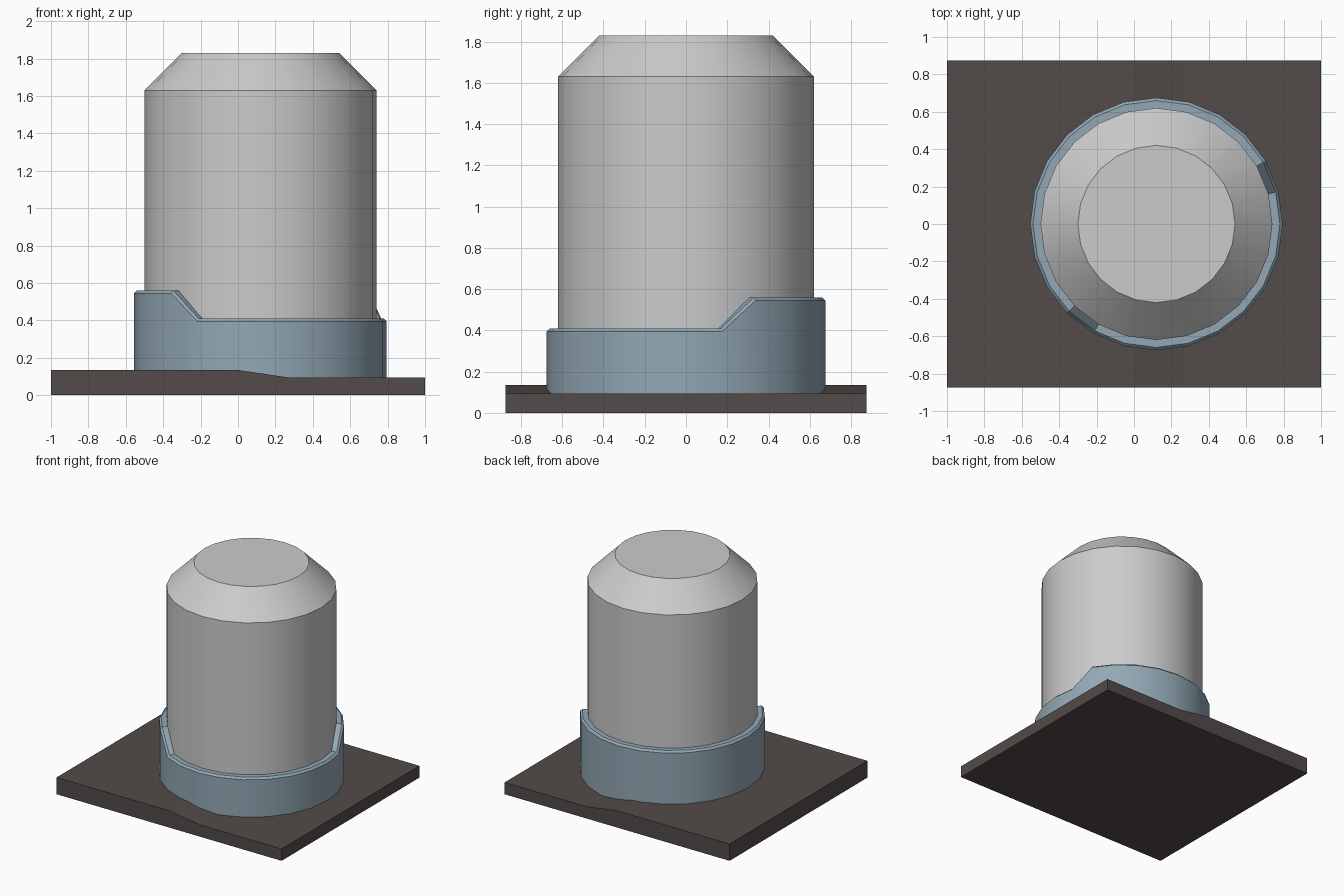
import bpy, bmesh
from math import sin, cos, radians, tau

if "Cube" in bpy.data.objects:
    bpy.data.objects.remove(bpy.data.objects["Cube"])

SIDES = 24
CX = 0.12  # shared axis of the body and collar


def finish(name, bm, color=None, smooth=True):
    bmesh.ops.recalc_face_normals(bm, faces=bm.faces)
    mesh = bpy.data.meshes.new(name)
    bm.to_mesh(mesh)
    bm.free()
    obj = bpy.data.objects.new(name, mesh)
    bpy.context.collection.objects.link(obj)
    if color:
        mat = bpy.data.materials.new(name + "_colour")
        mat.diffuse_color = (*color, 1)
        mat.use_nodes = True
        mat.node_tree.nodes["Principled BSDF"].inputs["Base Color"].default_value = mat.diffuse_color
        mesh.materials.append(mat)
    if smooth:
        bpy.ops.object.select_all(action='DESELECT')
        obj.select_set(True)
        bpy.context.view_layer.objects.active = obj
        bpy.ops.object.shade_smooth_by_angle(angle=radians(30))
    return obj


def sweep(bm, section, closed):
    """Revolve section(i) -> [(radius, z), ...] around the shared axis."""
    rings = []
    for i in range(SIDES):
        a = tau * i / SIDES
        rings.append([bm.verts.new((CX + r * cos(a), r * sin(a), z))
                      for r, z in section(i)])
    n = len(rings[0])
    for i in range(SIDES):
        p, q = rings[i], rings[(i + 1) % SIDES]
        for j in range(n if closed else n - 1):
            k = (j + 1) % n
            bm.faces.new((p[j], q[j], q[k], p[k]))
    return rings


# Base plate: stepped side profile extruded along y
bm = bmesh.new()
profile = [(-1, 0), (1, 0), (1, 0.095), (0.27, 0.095), (0, 0.135), (-1, 0.135)]
face = bm.faces.new([bm.verts.new((x, -0.875, z)) for x, z in profile])
ext = bmesh.ops.extrude_face_region(bm, geom=[face])
bmesh.ops.translate(bm, vec=(0, 1.75, 0),
                    verts=[v for v in ext["geom"] if isinstance(v, bmesh.types.BMVert)])
finish("base_plate", bm, (0.085, 0.07, 0.067), smooth=False)

# Body: cylinder with a chamfered top
bm = bmesh.new()
rings = sweep(bm, lambda i: [(0.62, 0.06), (0.62, 1.63), (0.42, 1.83)], False)
for end in (0, -1):
    bm.faces.new([r[end] for r in rings])
finish("body", bm)


# Collar: ring with a raised back-left rim and bevelled outer lip
def collar_section(i):
    h = 0.56 if 2 <= i <= 15 else 0.41
    return [(0.675, 0.06), (0.675, h - 0.015), (0.66, h), (0.61, h), (0.61, 0.06)]


bm = bmesh.new()
sweep(bm, collar_section, True)
finish("collar", bm, (0.29, 0.39, 0.46))
